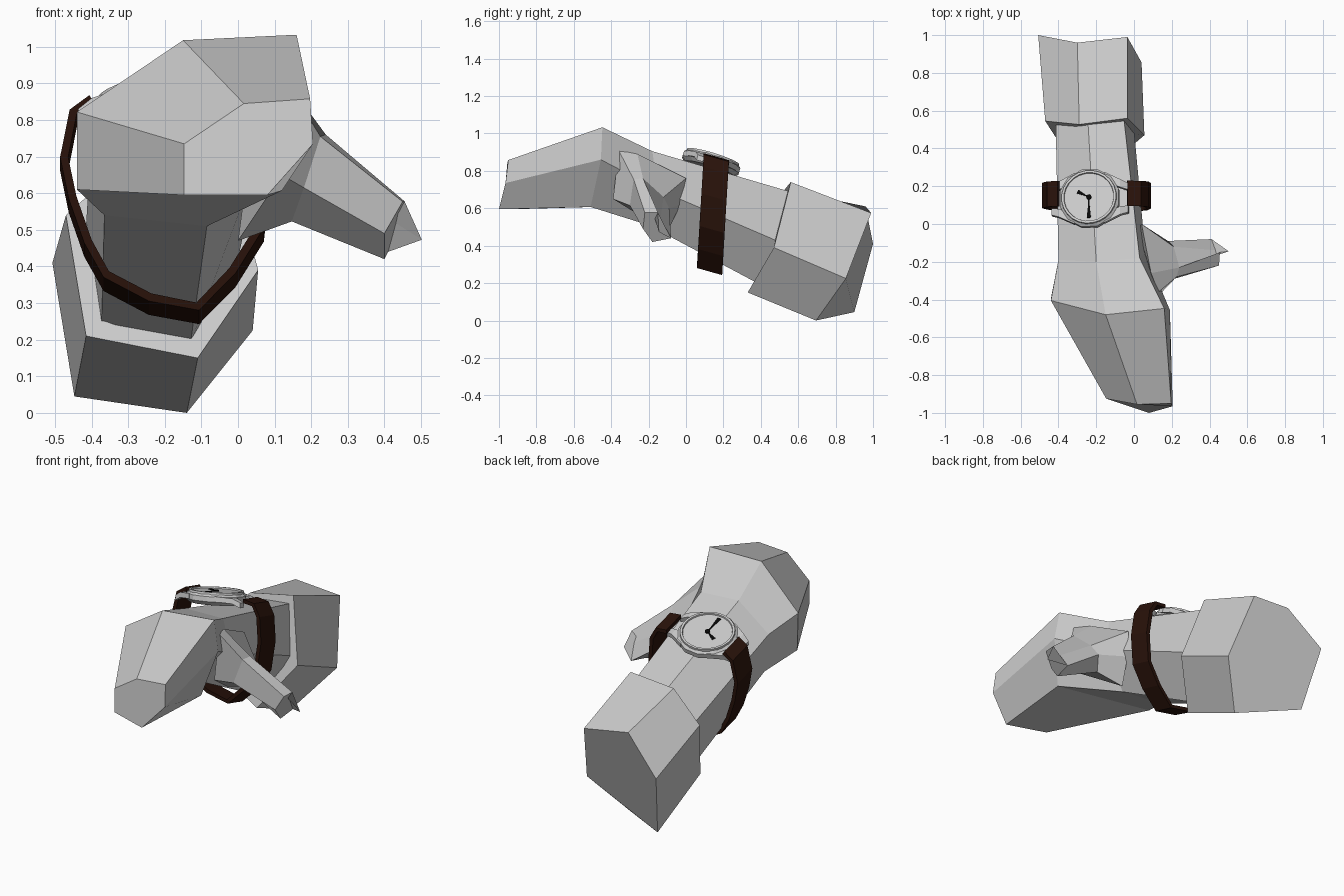
import bpy, bmesh, math
from mathutils import Matrix, Vector

if "Cube" in bpy.data.objects:
    bpy.data.objects.remove(bpy.data.objects["Cube"])


def finish(name, bm, mat=None):
    bmesh.ops.recalc_face_normals(bm, faces=bm.faces)
    me = bpy.data.meshes.new(name)
    bm.to_mesh(me)
    bm.free()
    ob = bpy.data.objects.new(name, me)
    bpy.context.collection.objects.link(ob)
    if mat:
        me.materials.append(mat)
    return ob


def loft(name, rings, closed=False, mat=None, xf=Matrix()):
    """Skin matching rings; cap both ends, or join last ring to first."""
    bm = bmesh.new()
    vs = [[bm.verts.new(xf @ Vector(p)) for p in r] for r in rings]
    n = len(vs[0])
    pairs = list(zip(vs, vs[1:])) + ([(vs[-1], vs[0])] if closed else [])
    for a, b in pairs:
        for i in range(n):
            j = (i + 1) % n
            bm.faces.new((a[i], a[j], b[j], b[i]))
    if not closed:
        bm.faces.new(vs[0])
        bm.faces.new(vs[-1])
    return finish(name, bm, mat)


def circle(r, z, n):
    return [(r * math.cos(2 * math.pi * (i + .5) / n),
             r * math.sin(2 * math.pi * (i + .5) / n), z) for i in range(n)]


def material(name, col):
    m = bpy.data.materials.new(name)
    m.diffuse_color = (*col, 1)
    m.use_nodes = True
    m.node_tree.nodes["Principled BSDF"].inputs["Base Color"].default_value = m.diffuse_color
    return m


leather = material("dark_leather", (.022, .006, .003))
black = material("black", (.002, .002, .002))

# Hand and forearm: hexagonal rings from finger tips back into the sleeve
tips = [(-.147, -.925, .735), (.016, -.955, .845), (.197, -.95, .858),
        (.205, -.965, .735), (.08, -1, .595), (-.147, -.925, .595)]
knuckles = [(-.44, -.405, .822), (-.15, -.48, 1.018), (.16, -.447, 1.033),
            (.19, -.455, .86), (.12, -.51, .607), (-.44, -.395, .61)]
wrist = [(-.40, -.19, .77), (-.2, -.2, .91), (.03, -.18, .905),
         (.06, -.15, .7), (-.085, -.2, .51), (-.365, -.2, .54)]
cuff = [(-.415, .56, .51), (-.245, .56, .67), (-.055, .57, .685),
        (0, .50, .42), (-.13, .40, .19), (-.373, .49, .24)]
loft("hand_and_forearm", [tips, knuckles, wrist, cuff])

# Thumb
loft("thumb", [
    [(.13, -.36, .91), (.09, -.26, .89), (.04, 0, .76), (.02, -.03, .62), (0, -.1, .47), (.12, -.39, .65)],
    [(.225, -.28, .755), (.24, -.23, .76), (.21, -.12, .66), (.18, -.09, .6), (.147, -.14, .523), (.18, -.3, .615)],
    [(.45, -.22, .577), (.455, -.15, .578), (.502, -.145, .473), (.41, -.08, .44), (.40, -.18, .42), (.40, -.23, .49)]])

# Sleeve
loft("sleeve", [
    [(-.47, .545, .54), (-.29, .527, .7), (-.035, .56, .74),
     (.055, .47, .39), (-.11, .33, .15), (-.415, .46, .21)],
    [(-.507, 1, .41), (-.30, .96, .61), (-.035, .99, .575),
     (.04, .855, .225), (-.14, .695, 0), (-.447, .9, .045)]])

# Strap: a loop round the wrist, width running along the arm
path = [(-.40, .84), (-.45, .805), (-.475, .68), (-.452, .57), (-.41, .45),
        (-.36, .36), (-.24, .297), (-.11, .272), (-.015, .37), (.06, .49),
        (.08, .66), (.065, .8), (.03, .86), (-.035, .865)]
along = Vector((0, .96, -.27)) * .07
rings = []
for i, (x, z) in enumerate(path):
    a = path[max(i - 1, 0)]
    b = path[min(i + 1, len(path) - 1)]
    t = Vector((b[0] - a[0], 0, b[1] - a[1])).normalized()
    out = Vector((-t.z, 0, t.x)) * .011
    c = Vector((x, .125 + .06 * (z - .25), z))
    rings.append([c + out - along, c + out + along, c - out + along, c - out - along])
loft("strap", rings, mat=leather)

# Watch, tilted with the slope of the arm and rolled down on its left
tilt = (Matrix.Translation((-.235, .135, .844)) @ Matrix.Rotation(math.radians(-17), 4, 'X')
        @ Matrix.Rotation(math.radians(-8), 4, 'Y'))
loft("watch_case", [circle(.14, -.035, 12), circle(.163, -.015, 12),
                    circle(.163, .012, 12), circle(.148, .024, 12)], xf=tilt)
loft("bezel", [circle(.148, .015, 24), circle(.146, .034, 24),
               circle(.134, .034, 24), circle(.13, .02, 24)], closed=True, xf=tilt)
loft("dial", [circle(.132, .015, 24), circle(.132, .026, 24)], xf=tilt)

# Lugs at the four corners of the case
for sx in (-1, 1):
    for sy in (-1, 1):
        sections = [(.08, .115, .025, .015), (.165, .075, .022, .01), (.205, .062, .018, -.01)]
        loft("lug", [[(sx * x, sy * (y + dy), z + dz) for dy, dz in
                      ((-w, -.028), (w, -.028), (w, 0), (-w, 0))]
                     for x, y, w, z in sections], xf=tilt)

# Watch hands and centre pin
for name, angle, length in (("minute_hand", -90, .115), ("hour_hand", 152, .068)):
    shape = [(0, -.003), (length * .3, -.003), (length, -.011),
             (length, .011), (length * .3, .003), (0, .003)]
    loft(name, [[(x, y, z) for x, y in shape] for z in (.027, .031)],
         mat=black, xf=tilt @ Matrix.Rotation(math.radians(angle), 4, 'Z'))
loft("centre_pin", [circle(.014, .026, 12), circle(.014, .033, 12)], mat=black, xf=tilt)
